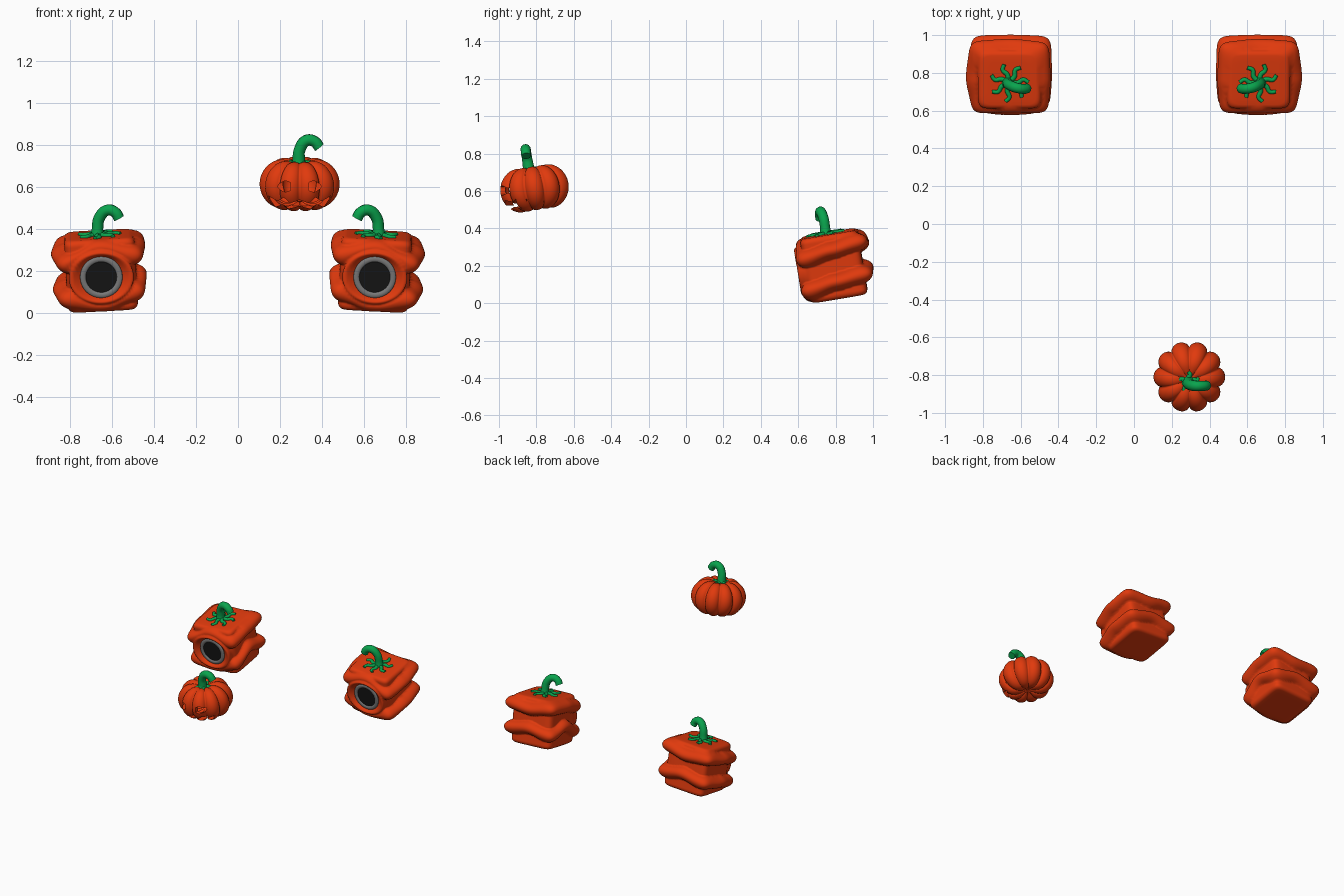
import bpy, bmesh, math
from math import sin, cos, pi
from mathutils import Matrix, Vector

if "Cube" in bpy.data.objects:
    bpy.data.objects.remove(bpy.data.objects["Cube"])


def material(name, rgb):
    m = bpy.data.materials.new(name)
    m.diffuse_color = (*rgb, 1)
    m.use_nodes = True
    m.node_tree.nodes["Principled BSDF"].inputs["Base Color"].default_value = m.diffuse_color
    return m


ORANGE = material("orange", (0.75, 0.042, 0.004))
GREEN = material("green", (0.003, 0.37, 0.075))
BLACK = material("black", (0.008, 0.008, 0.008))
GREY = material("grey", (0.2, 0.2, 0.2))


def finish(name, bm, mat, smooth=True):
    bmesh.ops.recalc_face_normals(bm, faces=bm.faces)
    for f in bm.faces:
        f.smooth = smooth
    me = bpy.data.meshes.new(name)
    bm.to_mesh(me)
    bm.free()
    me.materials.append(mat)
    ob = bpy.data.objects.new(name, me)
    bpy.context.collection.objects.link(ob)
    return ob


def loft(name, rings, mat, fan=True, smooth=True):
    """Closed skin over a stack of rings, closed by fans or flat faces."""
    bm = bmesh.new()
    rows = [[bm.verts.new(p) for p in ring] for ring in rings]
    n = len(rows[0])
    for a, b in zip(rows, rows[1:]):
        for i in range(n):
            j = (i + 1) % n
            bm.faces.new((a[i], a[j], b[j], b[i]))
    for row in (rows[0], rows[-1]):
        if not fan:
            bm.faces.new(row)
            continue
        c = bm.verts.new(sum((v.co for v in row), Vector()) / n)
        for i in range(n):
            bm.faces.new((row[i], row[(i + 1) % n], c))
    return finish(name, bm, mat, smooth)


def tube(name, paths, mat):
    """Round tubes; each path is a list of (x, y, z, radius)."""
    cu = bpy.data.curves.new(name, 'CURVE')
    cu.dimensions = '3D'
    cu.bevel_depth = 1
    cu.bevel_resolution = 4
    cu.use_fill_caps = True
    for path in paths:
        sp = cu.splines.new('BEZIER')
        sp.resolution_u = 6
        sp.bezier_points.add(len(path) - 1)
        for bp, (x, y, z, r) in zip(sp.bezier_points, path):
            bp.co = (x, y, z)
            bp.radius = r
            bp.handle_left_type = bp.handle_right_type = 'AUTO'
    cu.materials.append(mat)
    ob = bpy.data.objects.new(name, cu)
    bpy.context.collection.objects.link(ob)


def roots(m, s, count, length, cy, z, r):
    """Wavy little roots spreading from a stem base."""
    out = []
    for k in range(count):
        a = 2 * pi * k / count + 0.3
        path = []
        for f, bend in ((0.1, 0), (0.45, 0.15), (0.75, -0.08), (1, 0.12)):
            p = m @ Vector((s * length * f * cos(a + bend), cy + length * f * sin(a + bend), z))
            path.append((*p, r * (1.3 - 0.4 * f)))
        out.append(path)
    return out


# ---- Square speaker pumpkins ----
HALF_X, HALF_Y, BOTTOM, TOP, EDGE = 0.168, 0.157, -0.18, 0.168, 0.026
# ridge heights at eight directions: outer, back-outer, back, back-inner, inner, front-inner, front, front-outer
UPPER = [0.085, 0.105, 0.09, 0.115, 0.11, 0.085, 0.12, 0.06]
LOWER = [-0.085, -0.07, -0.045, -0.075, -0.03, -0.09, -0.135, -0.11]
SIZE = [0.062, 0.045, 0.052, 0.042, 0.046, 0.035, 0.026, 0.04]


def around(table, a):
    t = (a / (2 * pi) * 8) % 8
    i = int(t)
    f = (1 - cos(pi * (t - i))) / 2
    return table[i % 8] * (1 - f) + table[(i + 1) % 8] * f


def body_point(a, inset, z):
    c, s = cos(a), sin(a)
    r = (abs(c) ** 8 + abs(s) ** 8) ** (-1 / 8) * (1 - inset / 0.16)
    x, y = HALF_X * r * c, HALF_Y * r * s
    off = 0
    if inset < EDGE + 0.001:
        for line in (UPPER, LOWER):
            d = (z - around(line, a)) / 0.048
            off += around(SIZE, a) * max(0, 1 - d * d) ** 0.7
        if s < 0:  # raised rim round the speaker opening
            d = math.hypot(x, z + 0.008)
            off *= min(1, max(0, (d - 0.09) / 0.05))
            w = max(0, min(1, (-y - 0.12) / 0.03))
            off = max(off, w * 0.04 * math.exp(-((d - 0.118) / 0.022) ** 2))
    k = 1 + off / 0.16
    return Vector((x * k, y * k, z))


arc = [t * pi / 8 for t in range(5)]
profile = [(0.12, BOTTOM), (0.06, BOTTOM)]
profile += [(EDGE * (1 - sin(t)), BOTTOM + EDGE * (1 - cos(t))) for t in arc]
profile += [(0, BOTTOM + EDGE + (TOP - BOTTOM - 2 * EDGE) * i / 48) for i in range(1, 48)]
profile += [(EDGE * (1 - cos(t)), TOP - EDGE * (1 - sin(t))) for t in arc]
profile += [(0.06, TOP), (0.12, TOP)]

for s, side in ((1, "right"), (-1, "left")):
    m = (Matrix.Translation((s * 0.652, 0.789, 0.207))
         @ Matrix.Rotation(s * math.radians(3), 4, 'Y') @ Matrix.Rotation(math.radians(9.5), 4, 'X'))
    rings = []
    for inset, z in profile:
        ring = [body_point(2 * pi * i / 144, inset, z) for i in range(144)]
        rings.append([m @ Vector((s * p.x, p.y, p.z)) for p in ring])
    loft(side + "_speaker_body", rings, ORANGE)

    # grey surround and dark cone
    turn = Matrix.Rotation(pi / 2, 4, 'X')
    bpy.ops.mesh.primitive_torus_add(major_radius=0.087, minor_radius=0.014, major_segments=48, minor_segments=12)
    ring = bpy.context.object
    ring.name = side + "_speaker_surround"
    ring.matrix_world = m @ Matrix.Translation((0, -0.172, -0.008)) @ turn @ Matrix.Diagonal((1, 1, 0.6, 1))
    ring.data.materials.append(GREY)
    bpy.ops.object.shade_smooth()
    bpy.ops.mesh.primitive_cylinder_add(vertices=48, radius=0.08, depth=0.03)
    disc = bpy.context.object
    disc.name = side + "_speaker_cone"
    disc.matrix_world = m @ Matrix.Translation((0, -0.158, -0.008)) @ turn
    disc.data.materials.append(BLACK)

    # curled stem and roots
    stem = [(0.668, 0.748, 0.35, 0.034), (0.668, 0.744, 0.40, 0.027), (0.658, 0.735, 0.455, 0.027),
            (0.618, 0.72, 0.49, 0.027), (0.58, 0.715, 0.475, 0.026), (0.566, 0.718, 0.45, 0.026)]
    tube(side + "_speaker_stem", [[(s * x, y, z, r) for x, y, z, r in stem]], GREEN)
    tube(side + "_stem_roots", roots(m, s, 7, 0.102, -0.014, TOP + 0.002, 0.011), GREEN)

# ---- Round carved pumpkin ----
m = Matrix.Translation((0.293, -0.81, 0.614)) @ Matrix.Rotation(math.radians(9), 4, 'X')


def gourd(name, scale):
    rings = []
    for i in range(1, 40):
        t = -pi / 2 + pi * i / 40
        ring = []
        for j in range(140):
            a = 2 * pi * j / 140
            lobe = 0.84 + 0.16 * abs(sin(5 * (a - pi / 2))) ** 0.65
            rad = 0.19 * cos(t) ** 0.75
            z = 0.132 * sin(t) * (1 - 0.25 * math.exp(-(rad / 0.07) ** 2))
            p = Vector((rad * lobe * cos(a), rad * lobe * sin(a), z * (0.5 + 0.5 * lobe)))
            ring.append(m @ (p * scale))
        rings.append(ring)
    return loft(name, rings, ORANGE)


pumpkin = gourd("carved_pumpkin", 1)


def carve(ob):
    ob.hide_render = True
    ob.hide_set(True)
    mod = pumpkin.modifiers.new(ob.name, 'BOOLEAN')
    mod.operation = 'DIFFERENCE'
    mod.solver = 'EXACT'
    mod.object = ob


def prism(name, pts):
    """Cutter through the front wall; pts are (x, z) about the centre."""
    carve(loft(name, [[(0.293 + x, y, z) for x, z in pts] for y in (-1.05, -0.85)], ORANGE, False, False))


# hollow inside, rounded eyes and toothed mouth
carve(gourd("hollow_cutter", 0.85))
for s, side in ((1, "right"), (-1, "left")):
    prism(side + "_eye_cutter", [(s * (0.068 + (0.03 + 0.006 * cos(3 * a)) * cos(a)), 0.602 + 0.026 * sin(a))
                                 for a in (2 * pi * i / 16 for i in range(16))])
half = [(0.0, 0.538), (0.045, 0.522), (0.075, 0.55), (0.105, 0.532), (0.15, 0.558),
        (0.115, 0.505), (0.08, 0.518), (0.05, 0.496), (0.0, 0.51)]
prism("mouth_cutter", half + [(-x, z) for x, z in half[-2:0:-1]])

# hooked stem and roots
tube("pumpkin_stem", [[(0.288, -0.838, 0.69, 0.046), (0.289, -0.842, 0.725, 0.031), (0.293, -0.85, 0.775, 0.028),
                       (0.325, -0.857, 0.82, 0.028), (0.365, -0.857, 0.815, 0.027),
                       (0.387, -0.855, 0.787, 0.026)]], GREEN)
tube("pumpkin_stem_roots", roots(m, 1, 5, 0.055, -0.01, 0.102, 0.012), GREEN)
